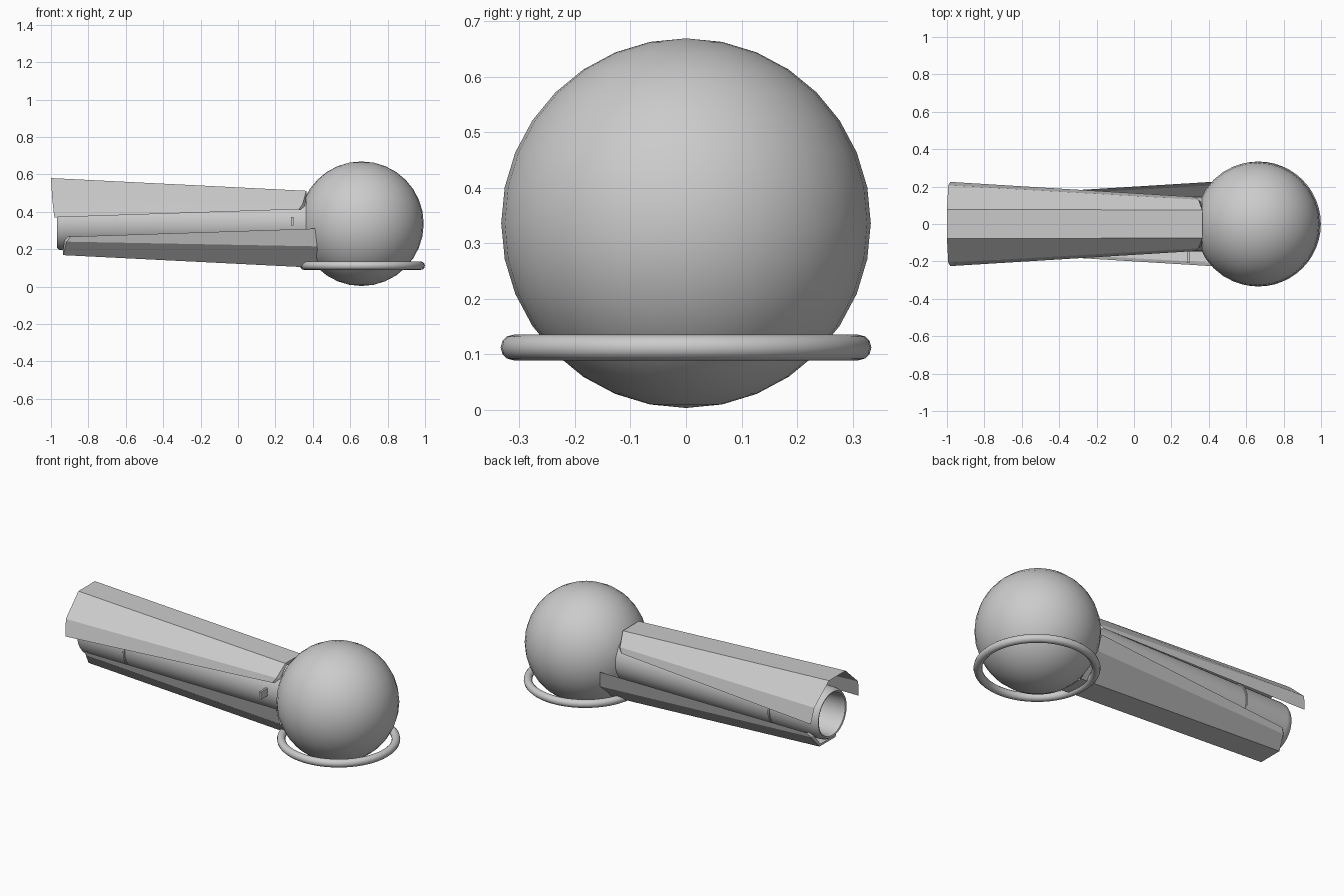
import bpy, bmesh
from math import cos, sin, pi, radians
from mathutils import Matrix, Vector

if "Cube" in bpy.data.objects:
    bpy.data.objects.remove(bpy.data.objects["Cube"])


def make_object(name, verts, faces, smooth=False):
    mesh = bpy.data.meshes.new(name)
    mesh.from_pydata(verts, [], faces)
    bm = bmesh.new()
    bm.from_mesh(mesh)
    bmesh.ops.recalc_face_normals(bm, faces=bm.faces)
    bm.to_mesh(mesh)
    bm.free()
    ob = bpy.data.objects.new(name, mesh)
    bpy.context.collection.objects.link(ob)
    if smooth:
        bpy.ops.object.select_all(action='DESELECT')
        ob.select_set(True)
        bpy.context.view_layer.objects.active = ob
        bpy.ops.object.shade_smooth_by_angle(angle=radians(40))
    return ob


def lathe_x(name, profile, z, segs=32, closed=False):
    """Spin (x, radius) pairs around the x direction at height z."""
    verts = [(x, r * cos(2 * pi * i / segs), z + r * sin(2 * pi * i / segs))
             for x, r in profile for i in range(segs)]
    n = len(profile)
    faces = []
    for j in range(n if closed else n - 1):
        a, b = j * segs, ((j + 1) % n) * segs
        for i in range(segs):
            k = (i + 1) % segs
            faces.append((a + i, a + k, b + k, b + i))
    return make_object(name, verts, faces, True)


# Ball
bpy.ops.mesh.primitive_uv_sphere_add(segments=32, ring_count=16, radius=0.333,
                                     location=(0.66, 0, 0.336))
bpy.context.object.name = "ball"
bpy.ops.object.shade_smooth_by_angle(angle=radians(40))

# Ring under the ball
bpy.ops.mesh.primitive_torus_add(location=(0.665, 0, 0.112), major_segments=48,
                                 minor_segments=12, major_radius=0.311,
                                 minor_radius=0.023)
bpy.context.object.name = "base_ring"
bpy.ops.object.shade_smooth_by_angle(angle=radians(40))

# Hollow barrel with a rounded mouth
lathe_x("barrel", [(0.40, 0.147), (-0.93, 0.147), (-0.955, 0.143), (-0.968, 0.134),
                   (-0.965, 0.125), (-0.94, 0.12), (0.40, 0.12)], 0.34, closed=True)

# Thin band around the barrel
lathe_x("barrel_band", [(-0.655, 0.145), (-0.655, 0.153),
                        (-0.645, 0.153), (-0.645, 0.145)], 0.34)

# Small side tab near the ball
bpy.ops.mesh.primitive_cube_add(size=1, location=(0.29, -0.17, 0.35))
bpy.context.object.name = "side_tab"
bpy.context.object.scale = (0.012, 0.075, 0.045)

# Faceted tapered shell: three half sections (x, y, z) mirrored in y
sections = [
    [(-1.0, 0.078, 0.58), (-0.993, 0.207, 0.465), (-0.982, 0.225, 0.37)],
    [(0.365, 0.075, 0.512), (0.345, 0.13, 0.44), (0.325, 0.145, 0.413)],
    [(0.367, 0.07, 0.497), (0.358, 0.118, 0.432), (0.335, 0.134, 0.411)],
]
shell_verts = []
for s in sections:
    shell_verts += [Vector(p) for p in s[::-1]]
    shell_verts += [Vector((x, -y, z)) for x, y, z in s]
shell_faces = [(r * 6 + i, r * 6 + i + 1, r * 6 + i + 7, r * 6 + i + 6)
               for r in range(2) for i in range(5)]
make_object("upper_shell", shell_verts, shell_faces)

# Lower shell is the upper one turned half a turn about the barrel middle
pivot = Matrix.Translation((-0.285, 0, 0.34))
turn = pivot @ Matrix.Rotation(pi, 4, 'Y') @ pivot.inverted()
make_object("lower_shell", [turn @ v for v in shell_verts], shell_faces)
